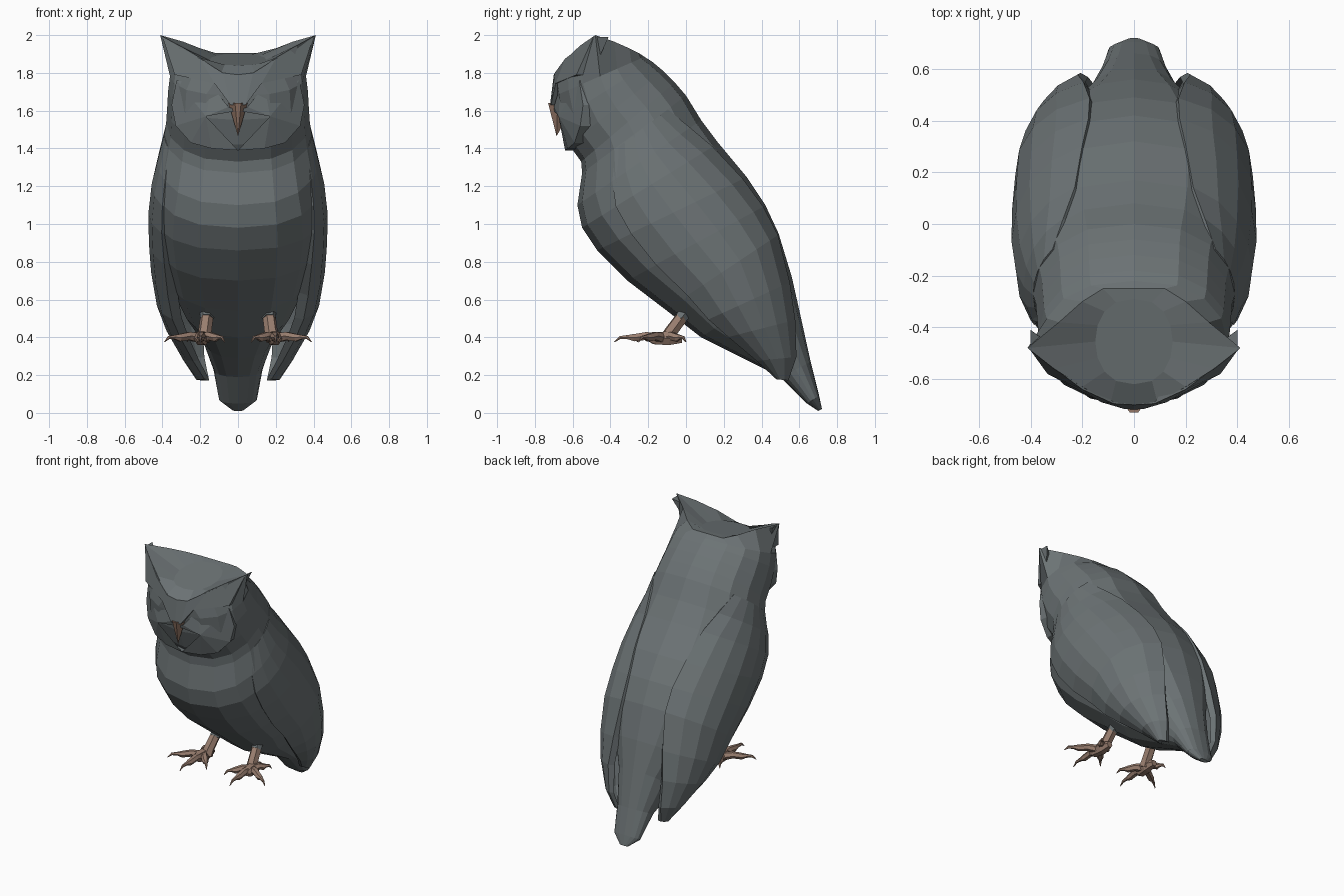
import bpy
import bmesh
from math import sin, cos, radians, pi
from mathutils import Vector

if "Cube" in bpy.data.objects:
    bpy.data.objects.remove(bpy.data.objects["Cube"])


def material(name, colour):
    mat = bpy.data.materials.new(name)
    mat.use_nodes = True
    mat.diffuse_color = (*colour, 1)
    mat.node_tree.nodes["Principled BSDF"].inputs["Base Color"].default_value = (*colour, 1)
    return mat


GREY = material("slate grey feathers", (0.15, 0.172, 0.178))
BEAK = material("beak brown", (0.30, 0.185, 0.135))
SKIN = material("foot brown", (0.32, 0.21, 0.16))


def finish(name, bm, mat, mirror=False):
    """Turn a bmesh into a flat shaded object, mirrored across x if asked."""
    bmesh.ops.recalc_face_normals(bm, faces=bm.faces)
    mesh = bpy.data.meshes.new(name)
    bm.to_mesh(mesh)
    bm.free()
    mesh.materials.append(mat)
    obj = bpy.data.objects.new(name, mesh)
    bpy.context.collection.objects.link(obj)
    if mirror:
        obj.modifiers.new("Mirror", "MIRROR").use_mirror_merge = False
    return obj


def loft(name, rings, mat, mirror=False):
    """Skin closed rings of equal length and cap both ends."""
    bm = bmesh.new()
    loops = [[bm.verts.new(p) for p in ring] for ring in rings]
    n = len(loops[0])
    for a, b in zip(loops, loops[1:]):
        for i in range(n):
            j = (i + 1) % n
            bm.faces.new((a[i], a[j], b[j], b[i]))
    bm.faces.new(loops[0])
    bm.faces.new(loops[-1])
    return finish(name, bm, mat, mirror)


def section(yf, zf, yb, zb, w, angle, scale=1.0):
    """Point on a tilted oval section; angle zero is the front, 180 the back."""
    s, u = sin(radians(angle)), cos(radians(angle)) * scale
    x = w * scale * abs(s) ** 0.8 * (1 if s >= 0 else -1)
    return Vector((x, (yf + yb) / 2 + u * (yf - yb) / 2, (zf + zb) / 2 + u * (zf - zb) / 2))


def tube(name, path, mat, sides=6):
    """Tapered limb through (x, y, z, radius) points."""
    pts = [Vector(p[:3]) for p in path]
    rings = []
    for k, p in enumerate(path):
        d = (pts[min(k + 1, len(pts) - 1)] - pts[max(k - 1, 0)]).normalized()
        q = d.to_track_quat("Z", "Y")
        rings.append([pts[k] + q @ Vector((cos(2 * pi * i / sides), sin(2 * pi * i / sides), 0)) * p[3]
                      for i in range(sides)])
    return loft(name, rings, mat, mirror=True)


# Body, head and tail: front y, front z, back y, back z, half width
BODY = [
    (0.70, 0.01, 0.72, 0.02, 0.03), (0.64, 0.05, 0.705, 0.09, 0.10),
    (0.50, 0.19, 0.66, 0.27, 0.13), (0.30, 0.29, 0.605, 0.52, 0.19),
    (0.08, 0.40, 0.56, 0.72, 0.29), (-0.10, 0.54, 0.49, 0.95, 0.38),
    (-0.31, 0.70, 0.42, 1.10, 0.43), (-0.47, 0.86, 0.32, 1.25, 0.455),
    (-0.55, 0.98, 0.17, 1.43, 0.445), (-0.575, 1.10, 0.08, 1.55, 0.42),
    (-0.55, 1.27, 0.0, 1.68, 0.39), (-0.555, 1.33, -0.06, 1.75, 0.38),
    (-0.62, 1.42, -0.12, 1.81, 0.375), (-0.67, 1.55, -0.18, 1.86, 0.37),
    (-0.69, 1.68, -0.22, 1.885, 0.36),
]
SIDES = 16
rings = [[section(*r, 360 * i / SIDES) for i in range(SIDES)] for r in BODY]
# Crown rim rising to the ear tufts, from the brow round to the nape
rim = [(0, -0.70, 1.79), (0.09, -0.69, 1.80), (0.20, -0.63, 1.88), (0.31, -0.56, 1.945),
       (0.412, -0.48, 2.0), (0.29, -0.38, 1.965), (0.20, -0.30, 1.93), (0.12, -0.25, 1.905),
       (0, -0.25, 1.905)]
rings.append([Vector(p) for p in rim] + [Vector((-x, y, z)) for x, y, z in rim[-2:0:-1]])
rings.append([section(-0.62, 1.84, -0.29, 1.90, 0.15, 360 * i / SIDES) for i in range(SIDES)])
loft("body", rings, GREY)

# Folded wings: section as the body, then start and end angle of the shell
WING = [
    (0.46, 0.18, 0.56, 0.17, 0.22, 50, 130), (0.32, 0.27, 0.62, 0.30, 0.295, 50, 140),
    (0.14, 0.38, 0.61, 0.50, 0.38, 50, 150), (0.02, 0.45, 0.57, 0.70, 0.43, 50, 158),
    (-0.10, 0.55, 0.50, 0.95, 0.46, 50, 163), (-0.30, 0.71, 0.425, 1.10, 0.472, 52, 163),
    (-0.46, 0.87, 0.325, 1.25, 0.474, 55, 160), (-0.54, 0.99, 0.175, 1.43, 0.457, 58, 155),
    (-0.56, 1.11, 0.08, 1.55, 0.427, 62, 145), (-0.54, 1.27, 0.0, 1.68, 0.39, 68, 130),
]
STEPS = 7
rings = []
for *sec, a0, a1 in WING:
    angles = [a0 + (a1 - a0) * i / (STEPS - 1) for i in range(STEPS)]
    rings.append([section(*sec, a) for a in angles]
                 + [section(*sec, a, 0.86) for a in reversed(angles)])
loft("wings", rings, GREY, mirror=True)

# Facial disc: a shallow cushion around each eye
outline = [(0, -0.64, 1.39), (0.14, -0.625, 1.40), (0.25, -0.59, 1.43), (0.33, -0.56, 1.52),
           (0.352, -0.545, 1.63), (0.325, -0.565, 1.76), (0.14, -0.665, 1.73),
           (0.05, -0.70, 1.62), (0, -0.70, 1.60)]
bm = bmesh.new()
front = [bm.verts.new(p) for p in outline]
back = [bm.verts.new((x * 0.96, y + 0.08, z)) for x, y, z in outline]
eye = bm.verts.new((0.17, -0.675, 1.57))
for i in range(len(front) - 1):
    bm.faces.new((front[i], front[i + 1], eye))
    bm.faces.new((front[i], back[i], back[i + 1], front[i + 1]))
finish("facial_disc", bm, GREY, mirror=True)

# Brow ridges sweeping from the beak to the ear tufts
upper = [(0, -0.70, 1.79), (0.08, -0.695, 1.80), (0.20, -0.64, 1.875), (0.40, -0.49, 1.99)]
lower = [(0, -0.72, 1.63), (0.04, -0.715, 1.63), (0.125, -0.69, 1.745), (0.335, -0.58, 1.79)]
inset = Vector((0, 0.08, 0))
loft("brow", [(Vector(u), Vector(l), Vector(l) + inset, Vector(u) + inset)
              for u, l in zip(upper, lower)], GREY, mirror=True)

# Beak
bm = bmesh.new()
for p in [(-0.05, -0.68, 1.64), (0.05, -0.68, 1.64), (-0.016, -0.73, 1.64), (0.016, -0.73, 1.64),
          (0, -0.60, 1.62), (0, -0.685, 1.465)]:
    bm.verts.new(p)
bmesh.ops.convex_hull(bm, input=bm.verts)
finish("beak", bm, BEAK)

# Legs with a feathered cuff
tube("leg_cuff", [(0.16, 0.02, 0.56, 0.045), (0.165, -0.03, 0.50, 0.036)], GREY)
tube("leg", [(0.165, -0.02, 0.51, 0.035), (0.175, -0.08, 0.43, 0.036), (0.18, -0.10, 0.39, 0.042)], SKIN)

# Foot pad and four toes ending in hooked claws
tube("foot_pad", [(0.19, -0.02, 0.39, 0.022), (0.19, -0.09, 0.395, 0.042),
                  (0.20, -0.17, 0.395, 0.036), (0.205, -0.20, 0.395, 0.018)], SKIN)
ankle = Vector((0.19, -0.12, 0.395))
TOES = {"front_toe": (0.20, -0.38), "outer_toe": (0.39, -0.25),
        "inner_toe": (0.07, -0.26), "back_toe": (0.27, 0.0)}
for name, (x, y) in TOES.items():
    reach = Vector((x, y, ankle.z)) - ankle
    path = []
    for t, dz, r in [(0, 0, 0.03), (0.35, 0.012, 0.024), (0.6, 0.003, 0.022),
                     (0.72, 0.006, 0.013), (0.88, 0.004, 0.009), (1, -0.02, 0.002)]:
        path.append((*(ankle + reach * t + Vector((0, 0, dz))), r))
    tube(name, path, SKIN)
